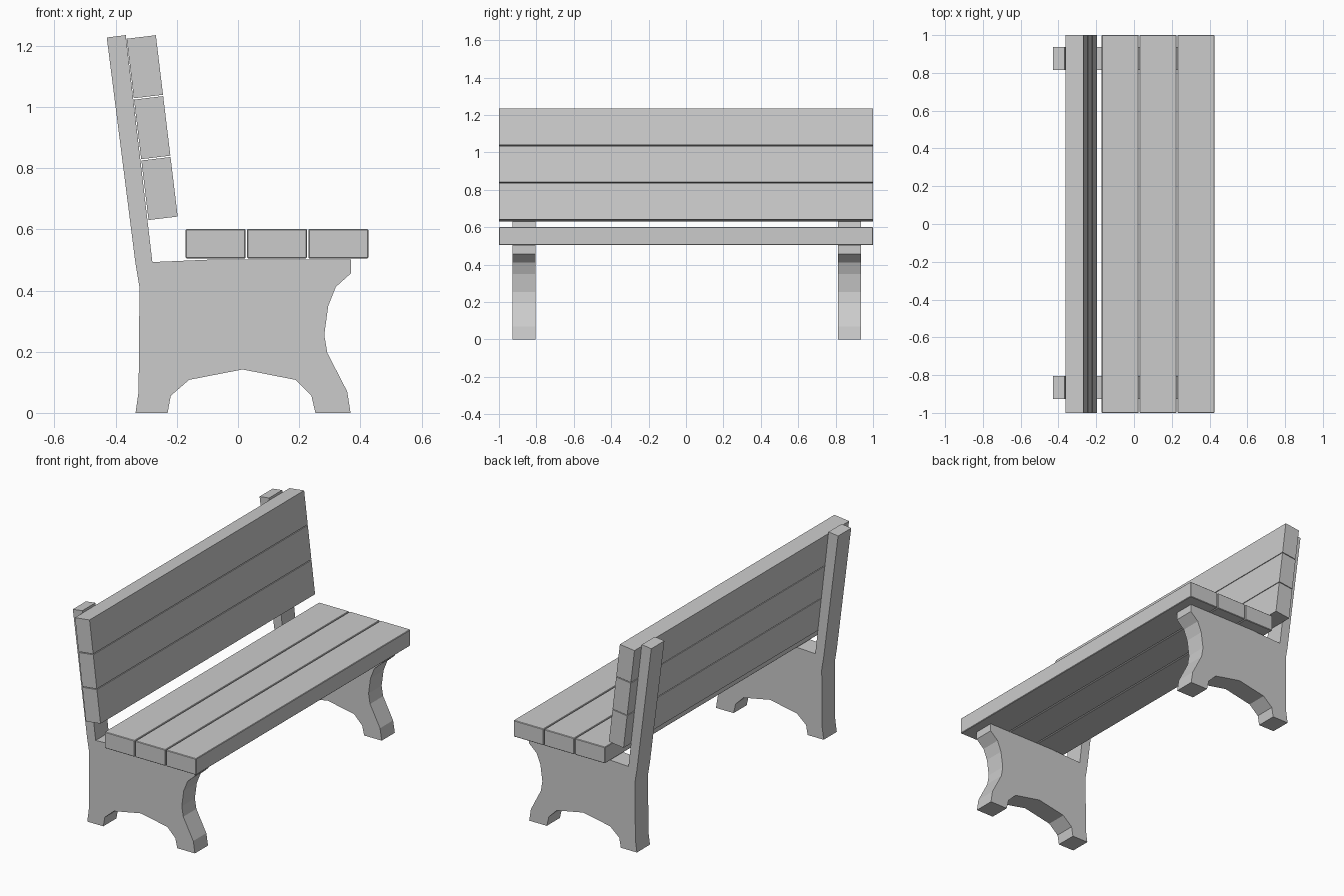
import bpy
import bmesh
from math import sin, cos

cube = bpy.data.objects.get("Cube")
if cube:
    bpy.data.objects.remove(cube, do_unlink=True)

# One plain grey for the whole bench
grey = bpy.data.materials.new("plain grey")
grey.use_nodes = True
GREY = (0.6, 0.6, 0.6, 1)
grey.diffuse_color = GREY
grey.node_tree.nodes["Principled BSDF"].inputs["Base Color"].default_value = GREY


def finish(name, bm):
    bmesh.ops.recalc_face_normals(bm, faces=bm.faces)
    mesh = bpy.data.meshes.new(name)
    bm.to_mesh(mesh)
    bm.free()
    mesh.materials.append(grey)
    obj = bpy.data.objects.new(name, mesh)
    bpy.context.collection.objects.link(obj)
    return obj


def plank(name, size, location, tilt=0):
    bm = bmesh.new()
    bmesh.ops.create_cube(bm, size=1)
    bmesh.ops.scale(bm, vec=size, verts=bm.verts)
    obj = finish(name, bm)
    obj.location = location
    obj.rotation_euler.y = tilt
    return obj


# Side frame outline (x, z): rear post, seat rail, curved front leg, arched underside
OUTLINE = [
    (-.335, 0), (-.325, .07), (-.322, .41), (-.335, .487), (-.429, 1.227),
    (-.367, 1.235), (-.28, .493), (-.07, .502), (.37, .502), (.37, .457),
    (.32, .412), (.295, .35), (.282, .255), (.292, .196), (.357, .07),
    (.368, 0), (.253, 0), (.24, .056), (.188, .108), (.015, .142),
    (-.16, .108), (-.22, .056), (-.23, 0),
]


def side_frame(name, y, width=.122):
    bm = bmesh.new()
    face = bm.faces.new([bm.verts.new((x, y, z)) for x, z in OUTLINE])
    result = bmesh.ops.extrude_face_region(bm, geom=[face])
    moved = [v for v in result["geom"] if isinstance(v, bmesh.types.BMVert)]
    bmesh.ops.translate(bm, vec=(0, width, 0), verts=moved)
    return finish(name, bm)


side_frame("right_side_frame", -.927)
side_frame("left_side_frame", .814)

# Seat planks with slightly eased edges
for i, label in enumerate(("rear", "middle", "front")):
    seat = plank(label + "_seat_plank", (.196, 2, .096),
                 (.1275 + (i - 1) * .2005, 0, .553))
    bevel = seat.modifiers.new("eased edges", "BEVEL")
    bevel.width = .003
    bevel.segments = 1

# Backrest planks stacked along the leaning posts
LEAN = -.12
for i, label in enumerate(("lower", "middle", "upper")):
    step = (i - 1) * .2005
    plank(label + "_back_plank", (.096, 2, .196),
          (-.2805 + sin(LEAN) * step, 0, .9325 + cos(LEAN) * step), LEAN)
